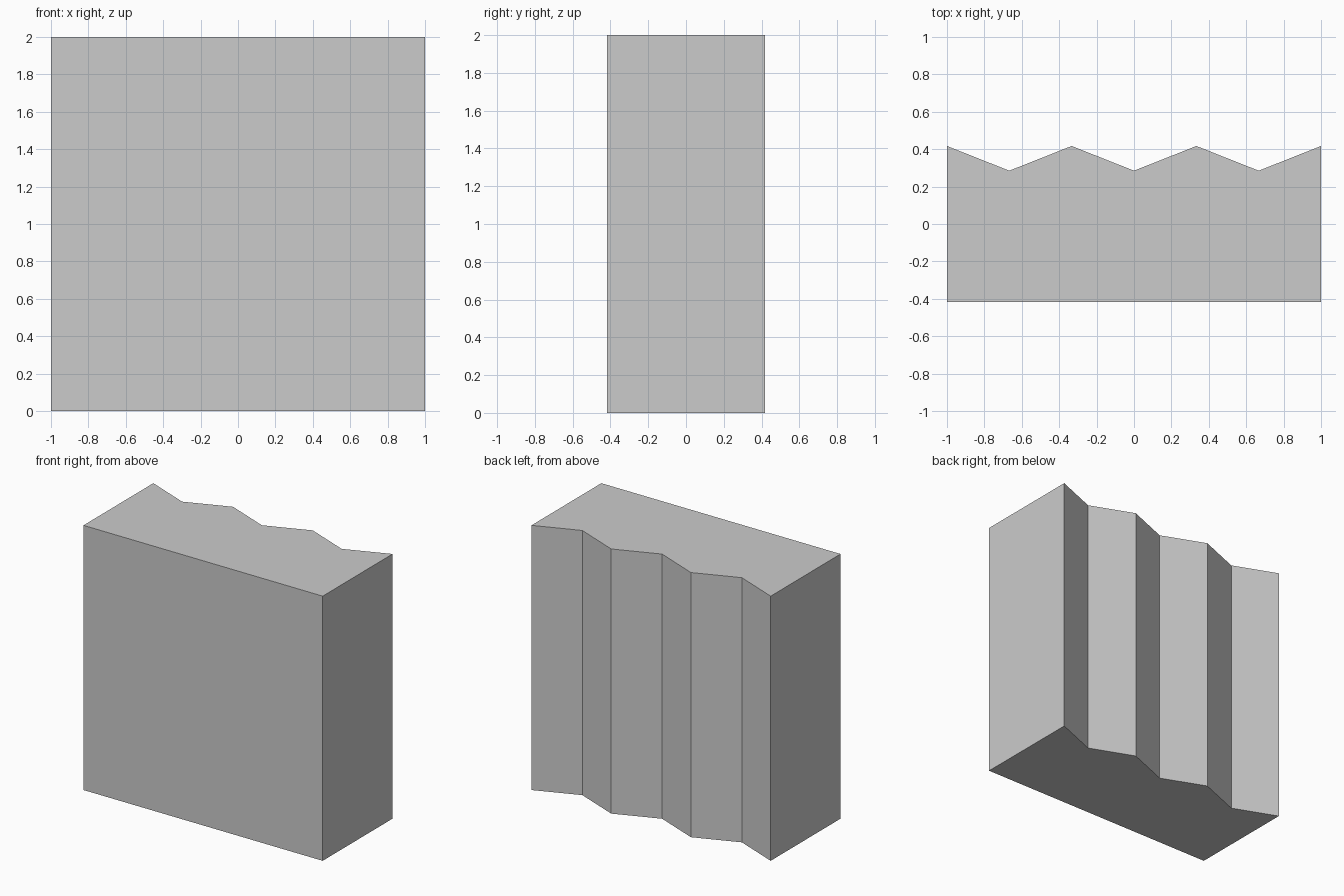
import bpy
import bmesh

if "Cube" in bpy.data.objects:
    bpy.data.objects.remove(bpy.data.objects["Cube"])

HALF_WIDTH, HALF_DEPTH, HEIGHT = 1.0, 0.417, 2.0
VALLEY_Y = 0.285
FOLDS = 6

# Plan outline: flat front, zigzag back running from right to left
outline = [(-HALF_WIDTH, -HALF_DEPTH), (HALF_WIDTH, -HALF_DEPTH)]
for i in range(FOLDS + 1):
    x = HALF_WIDTH - 2 * HALF_WIDTH * i / FOLDS
    outline.append((x, VALLEY_Y if i % 2 else HALF_DEPTH))

# Extrude the outline upward into a solid block
bm = bmesh.new()
base = bm.faces.new([bm.verts.new((x, y, 0)) for x, y in outline])
result = bmesh.ops.extrude_face_region(bm, geom=[base], use_keep_orig=True)
top_verts = [g for g in result["geom"] if isinstance(g, bmesh.types.BMVert)]
bmesh.ops.translate(bm, verts=top_verts, vec=(0, 0, HEIGHT))
bmesh.ops.recalc_face_normals(bm, faces=bm.faces)

mesh = bpy.data.meshes.new("zigzag_backed_block")
bm.to_mesh(mesh)
bm.free()
block = bpy.data.objects.new("zigzag_backed_block", mesh)
bpy.context.collection.objects.link(block)
